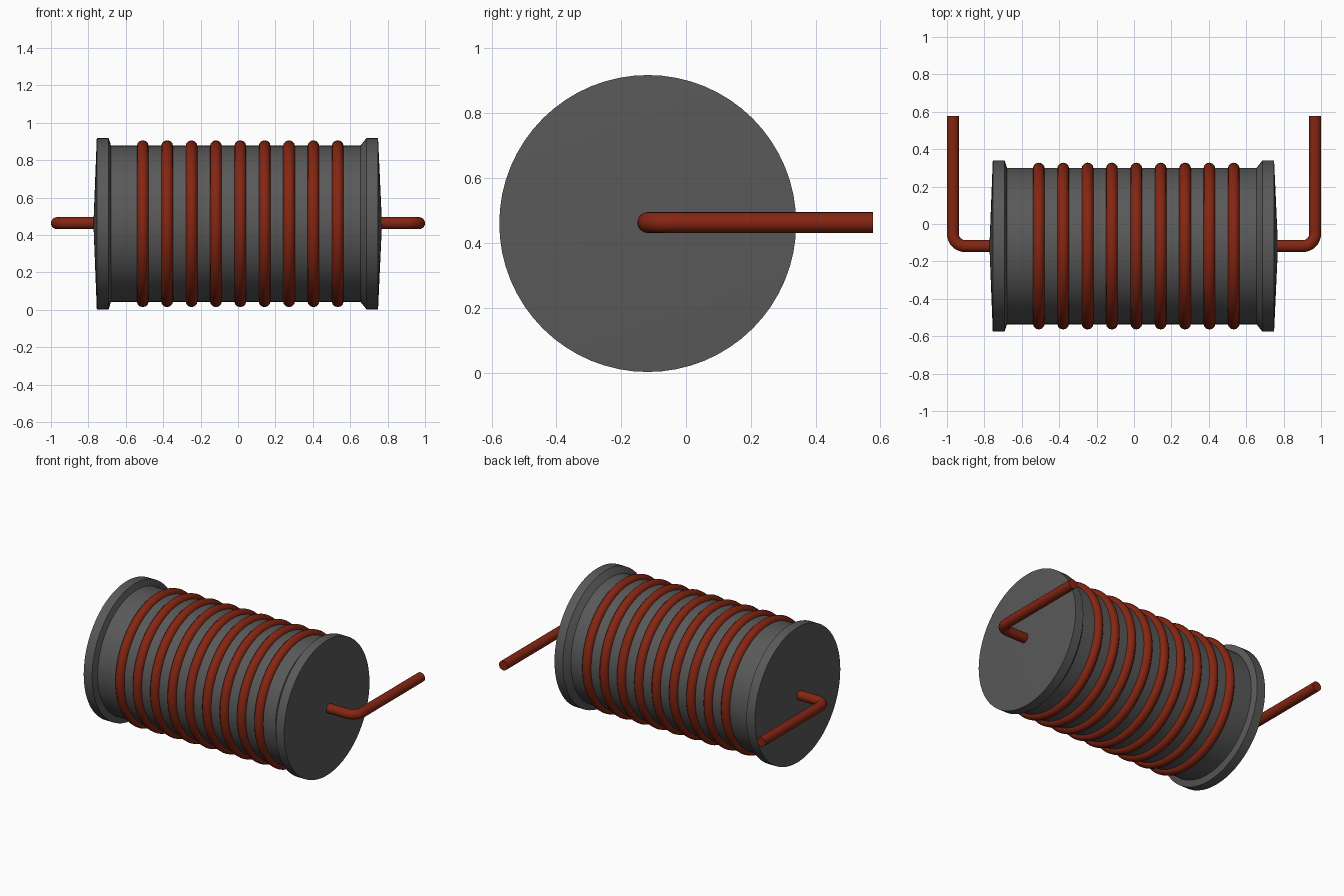
import bpy, bmesh, math
from mathutils import Vector, Matrix

cube = bpy.data.objects.get("Cube")
if cube:
    bpy.data.objects.remove(cube, do_unlink=True)

AXIS_Y, AXIS_Z = -0.118, 0.46
WIRE_R = 0.032


def material(name, rgb):
    mat = bpy.data.materials.new(name)
    mat.use_nodes = True
    mat.diffuse_color = (*rgb, 1)
    bsdf = mat.node_tree.nodes["Principled BSDF"]
    bsdf.inputs["Base Color"].default_value = (*rgb, 1)
    bsdf.inputs["Roughness"].default_value = 0.6
    return mat


core_grey = material("core grey", (0.10, 0.10, 0.10))
copper_red = material("copper red", (0.235, 0.019, 0.006))


def finish(obj, mat):
    """Assign the colour and smooth the round surfaces."""
    obj.data.materials.clear()
    obj.data.materials.append(mat)
    bpy.ops.object.select_all(action='DESELECT')
    obj.select_set(True)
    bpy.context.view_layer.objects.active = obj
    bpy.ops.object.shade_smooth_by_angle(angle=math.radians(35))


def lathe(name, profile, mat, steps=64, closed=False):
    """Spin (x, radius) points around the coil's long axis."""
    bm = bmesh.new()
    verts = [bm.verts.new((x, 0, r)) for x, r in profile]
    edges = [bm.edges.new(pair) for pair in zip(verts, verts[1:])]
    if closed:
        edges.append(bm.edges.new((verts[-1], verts[0])))
    bmesh.ops.spin(bm, geom=verts + edges, cent=(0, 0, 0), axis=(1, 0, 0),
                   angle=math.tau, steps=steps, use_duplicate=False)
    bmesh.ops.remove_doubles(bm, verts=bm.verts[:], dist=1e-4)
    bmesh.ops.recalc_face_normals(bm, faces=bm.faces[:])
    mesh = bpy.data.meshes.new(name)
    bm.to_mesh(mesh)
    bm.free()
    obj = bpy.data.objects.new(name, mesh)
    obj.location = (0, AXIS_Y, AXIS_Z)
    bpy.context.collection.objects.link(obj)
    finish(obj, mat)
    return obj


# Spool core with chamfered flanges and slightly raised end faces
lathe("spool_core", [
    (-0.773, 0), (-0.755, 0.458), (-0.692, 0.458), (-0.679, 0.418),
    (0.655, 0.418), (0.687, 0.458), (0.749, 0.458), (0.770, 0)], core_grey)

# Nine wire turns around the core
for i in range(9):
    cx = -0.509 + i * 0.1303
    section = [(cx + WIRE_R * math.cos(a), 0.414 + WIRE_R * math.sin(a))
               for a in (math.tau * k / 12 for k in range(12))]
    lathe(f"wire_turn_{i + 1}", section, copper_red, closed=True)


def lead(name, side):
    """Bent terminal wire: out of the end face, then towards the back."""
    bend, reach = 0.065, 0.968
    path = [(0.74, 0)]
    for k in range(9):
        a = math.radians(-90 + 90 * k / 8)
        path.append((reach - bend + bend * math.cos(a), bend + bend * math.sin(a)))
    path.append((reach, 0.577 - AXIS_Y))
    pts = [Vector((side * x, AXIS_Y + y, AXIS_Z + 0.003)) for x, y in path]

    # Sweep a round section along the path
    bm = bmesh.new()
    rings = []
    for j, p in enumerate(pts):
        tangent = (pts[min(j + 1, len(pts) - 1)] - pts[max(j - 1, 0)]).normalized()
        if j <= 1:
            tangent = Vector((side, 0, 0))
        elif j >= len(pts) - 2:
            tangent = Vector((0, 1, 0))
        up = Vector((0, 0, 1))
        across = up.cross(tangent)
        rings.append([bm.verts.new(p + WIRE_R * (math.cos(a) * across + math.sin(a) * up))
                      for a in (math.tau * k / 20 for k in range(20))])
    for r0, r1 in zip(rings, rings[1:]):
        for k in range(20):
            n = (k + 1) % 20
            bm.faces.new((r0[k], r0[n], r1[n], r1[k]))
    bm.faces.new(rings[0])
    bm.faces.new(rings[-1])
    bmesh.ops.recalc_face_normals(bm, faces=bm.faces[:])
    mesh = bpy.data.meshes.new(name)
    bm.to_mesh(mesh)
    bm.free()
    obj = bpy.data.objects.new(name, mesh)
    bpy.context.collection.objects.link(obj)
    finish(obj, copper_red)


lead("left_lead", 1)
lead("right_lead", -1)
